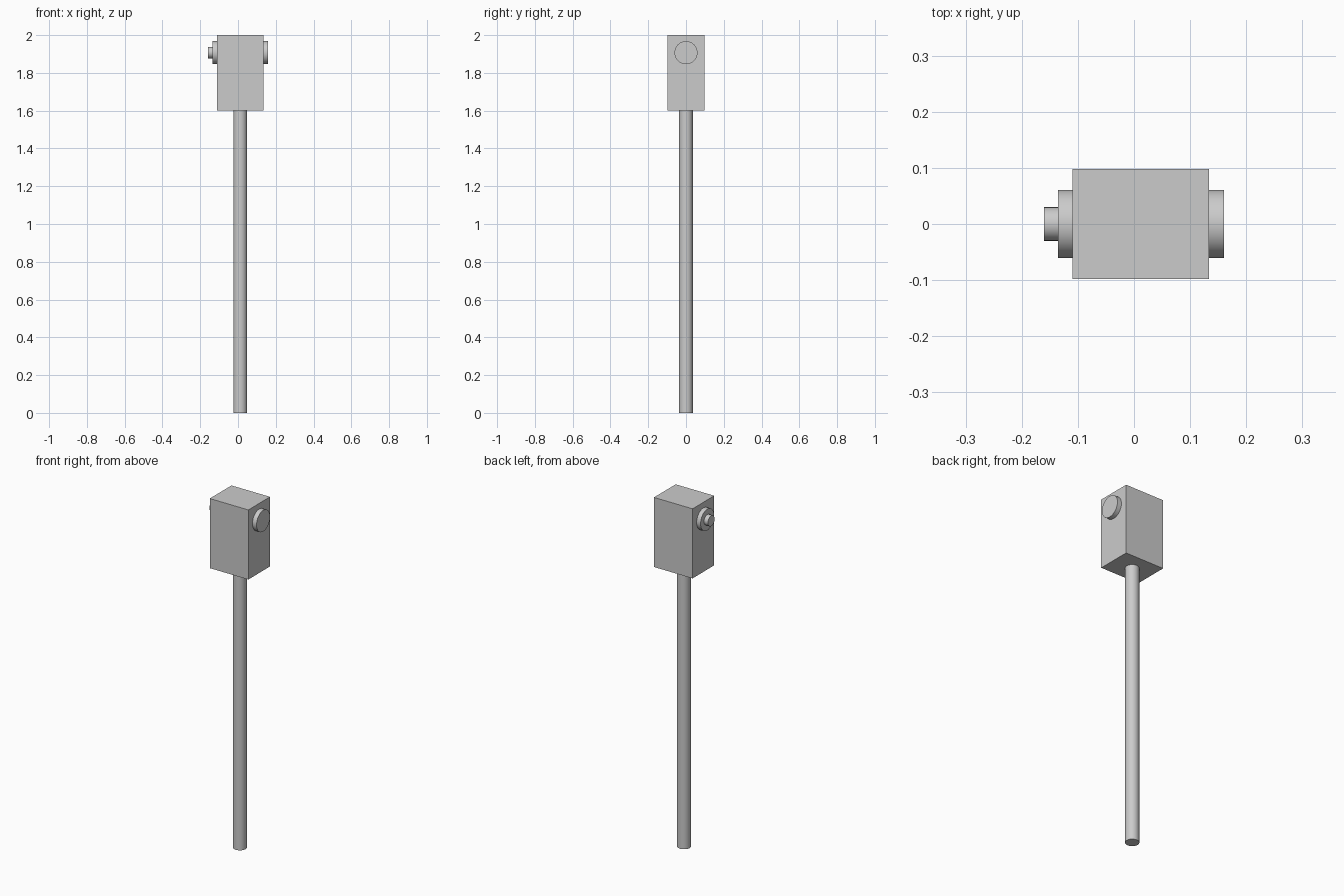
import bpy
import math

cube = bpy.data.objects.get("Cube")
if cube:
    bpy.data.objects.remove(cube, do_unlink=True)

# One plain grey for the whole model
grey = bpy.data.materials.new("plain_grey")
grey.use_nodes = True
colour = (0.6, 0.6, 0.6, 1)
grey.diffuse_color = colour
grey.node_tree.nodes["Principled BSDF"].inputs["Base Color"].default_value = colour

DIAL_Z = 1.907
HEAD_LEFT, HEAD_RIGHT = 0.134, -0.11
HEAD_BOTTOM, HEAD_TOP = 1.602, 2.0


def finish(name):
    obj = bpy.context.object
    obj.name = name
    obj.data.materials.append(grey)
    return obj


def rod(name, radius, start, end, centre, axis):
    """Round rod running from start to end along x or z."""
    x, y, z = centre
    middle = (start + end) / 2
    along_x = axis == "x"
    bpy.ops.mesh.primitive_cylinder_add(
        vertices=32, radius=radius, depth=abs(end - start),
        location=(middle, y, z) if along_x else (x, y, middle),
        rotation=(0, math.pi / 2 if along_x else 0, 0))
    obj = finish(name)
    bpy.ops.object.shade_smooth_by_angle(angle=math.radians(30))
    return obj


# Post
rod("post", 0.036, 0, HEAD_BOTTOM, (0.012, 0, 0), "z")

# Box head
bpy.ops.mesh.primitive_cube_add(
    size=1, location=((HEAD_LEFT + HEAD_RIGHT) / 2, 0, (HEAD_BOTTOM + HEAD_TOP) / 2))
head = finish("box_head")
head.scale = (HEAD_LEFT - HEAD_RIGHT, 0.196, HEAD_TOP - HEAD_BOTTOM)
bpy.ops.object.transform_apply(location=False, rotation=False, scale=True)

# Discs on both sides, with a small knob on the right one
dial = (0, 0, DIAL_Z)
rod("left_disc", 0.061, HEAD_LEFT, 0.16, dial, "x")
rod("right_disc", 0.061, HEAD_RIGHT, -0.135, dial, "x")
rod("right_knob", 0.03, -0.135, -0.16, dial, "x")
